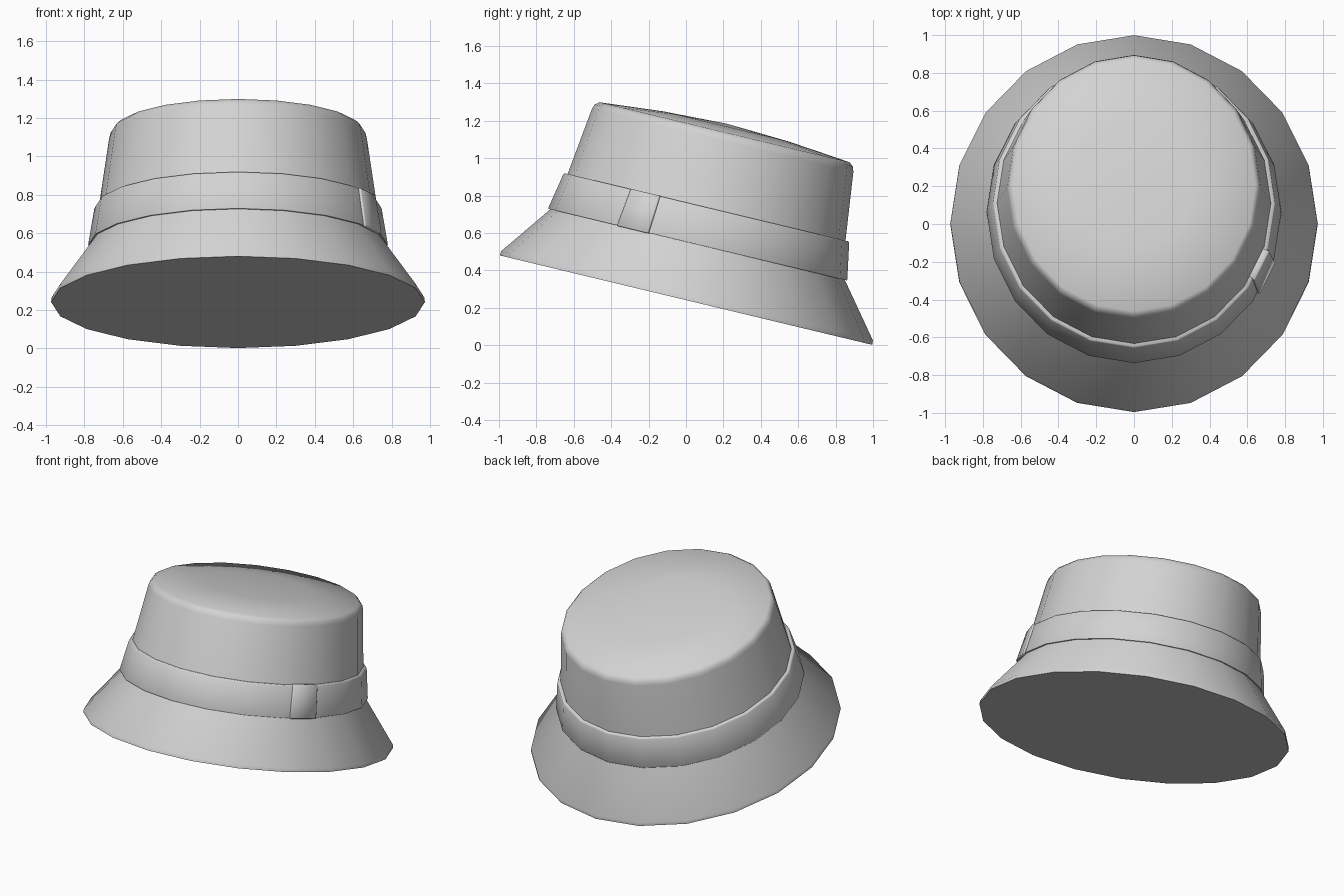
import bpy, bmesh, math
from mathutils import Matrix, Vector

if "Cube" in bpy.data.objects:
    bpy.data.objects.remove(bpy.data.objects["Cube"])

SIDES = 20
TILT = Matrix.Translation((0, 0, 0.241)) @ Matrix.Rotation(math.radians(-13.5), 4, 'X')
LEAN = -0.009          # crown and band sit slightly forward of the brim

felt = bpy.data.materials.new("light_grey")
felt.diffuse_color = (0.65, 0.65, 0.65, 1)
felt.use_nodes = True
felt.node_tree.nodes["Principled BSDF"].inputs["Base Color"].default_value = felt.diffuse_color


def point(rx, ry, h, step):
    a = 2 * math.pi * step / SIDES
    return Vector((rx * math.cos(a), ry * math.sin(a) + (LEAN if h > 0.1 else 0), h))


def finish(name, bm, angle):
    bmesh.ops.recalc_face_normals(bm, faces=bm.faces)
    mesh = bpy.data.meshes.new(name)
    bm.to_mesh(mesh)
    bm.free()
    mesh.materials.append(felt)
    obj = bpy.data.objects.new(name, mesh)
    bpy.context.collection.objects.link(obj)
    obj.matrix_world = TILT
    bpy.ops.object.select_all(action='DESELECT')
    obj.select_set(True)
    bpy.context.view_layer.objects.active = obj
    bpy.ops.object.shade_smooth_by_angle(angle=math.radians(angle))
    return obj


def loft(name, rings, angle, loop=False, apex=None):
    """Skin a stack of oval rings (x radius, y radius, height)."""
    bm = bmesh.new()
    rows = [[bm.verts.new(point(*r, i)) for i in range(SIDES)] for r in rings]
    pairs = list(zip(rows, rows[1:])) + ([(rows[-1], rows[0])] if loop else [])
    for low, high in pairs:
        for i in range(SIDES):
            j = (i + 1) % SIDES
            bm.faces.new((low[i], low[j], high[j], high[i]))
    if not loop:
        bm.faces.new(rows[0])
        tip = bm.verts.new((0, LEAN, apex))
        for i in range(SIDES):
            bm.faces.new((rows[-1][i], rows[-1][(i + 1) % SIDES], tip))
    return finish(name, bm, angle)


# Brim, crown and slightly domed top in one skin, closed flat below
loft("hat_body", [
    (0.973, 1.024, 0.0), (0.971, 1.022, 0.024),
    (0.768, 0.808, 0.305), (0.726, 0.765, 0.50), (0.671, 0.719, 0.876),
    (0.664, 0.710, 0.903), (0.644, 0.687, 0.921), (0.32, 0.345, 0.953),
], 50, apex=0.968)

# Ribbon band around the foot of the crown
loft("hat_band", [
    (0.755, 0.790, 0.303), (0.779, 0.820, 0.303), (0.780, 0.822, 0.308),
    (0.748, 0.786, 0.500), (0.743, 0.781, 0.508), (0.715, 0.753, 0.508),
], 60, loop=True)

# Ribbon keeper: a thin block lying on one facet of the band
bm = bmesh.new()
corners = []
for grow in (-0.03, 0.016):
    for h, r, ends in ((0.300, 0.0, (0.06, 0.80)), (0.510, -0.036, (0.05, 0.77))):
        a = point(0.780 + r + grow, 0.821 + r + grow, h, -1)
        b = point(0.780 + r + grow, 0.821 + r + grow, h, -2)
        corners += [bm.verts.new(a.lerp(b, t)) for t in ends]
for f in ((0, 1, 3, 2), (4, 5, 7, 6), (0, 1, 5, 4), (2, 3, 7, 6), (0, 2, 6, 4), (1, 3, 7, 5)):
    bm.faces.new([corners[i] for i in f])
bmesh.ops.recalc_face_normals(bm, faces=bm.faces)
bmesh.ops.bevel(bm, geom=bm.edges[:], offset=0.005, segments=1, affect='EDGES')
finish("band_keeper", bm, 60)
